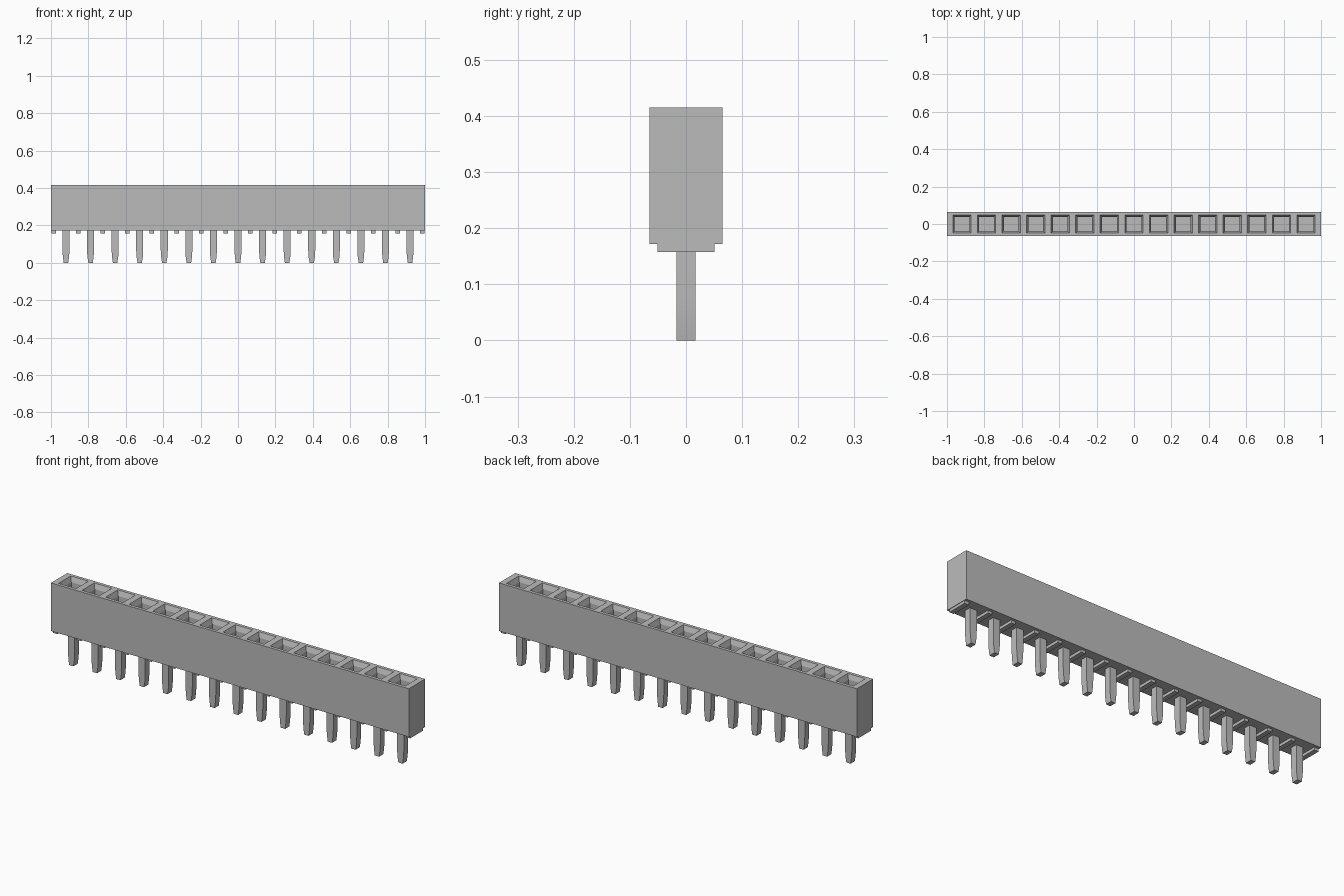
import bpy, bmesh
from mathutils import Vector, Matrix

if "Cube" in bpy.data.objects:
    bpy.data.objects.remove(bpy.data.objects["Cube"], do_unlink=True)

COUNT = 15
PITCH = 0.1314
BOTTOM, TOP = 0.172, 0.415
FIRST = -PITCH * (COUNT - 1) / 2

grey = bpy.data.materials.new("plain grey")
grey.use_nodes = True
colour = (0.5, 0.5, 0.5, 1)
grey.diffuse_color = colour
grey.node_tree.nodes["Principled BSDF"].inputs["Base Color"].default_value = colour


def finish(bm, name):
    bmesh.ops.recalc_face_normals(bm, faces=bm.faces[:])
    mesh = bpy.data.meshes.new(name)
    bm.to_mesh(mesh)
    bm.free()
    mesh.materials.append(grey)
    obj = bpy.data.objects.new(name, mesh)
    bpy.context.collection.objects.link(obj)
    return obj


def add_box(bm, centre, size):
    matrix = Matrix.Translation(centre) @ Matrix.Diagonal((*size, 1))
    bmesh.ops.create_cube(bm, size=1, matrix=matrix)


# Housing: a bar divided into cells, each with a tapered mouth and square socket
bm = bmesh.new()
add_box(bm, (0, 0, (BOTTOM + TOP) / 2), (2, 0.13, TOP - BOTTOM))
for i in range(COUNT + 1):
    bmesh.ops.bisect_plane(bm, geom=bm.verts[:] + bm.edges[:] + bm.faces[:],
                           plane_co=(FIRST + (i - 0.5) * PITCH, 0, 0),
                           plane_no=(1, 0, 0))
bm.normal_update()
cells = [f for f in bm.faces
         if f.normal.z > 0.9 and abs(f.calc_center_median().x) < 0.95]
bmesh.ops.inset_individual(bm, faces=cells, thickness=0.0235)
bmesh.ops.inset_individual(bm, faces=cells, thickness=0.014, depth=-0.025)
for face in bmesh.ops.extrude_discrete_faces(bm, faces=cells)["faces"]:
    bmesh.ops.translate(bm, verts=face.verts[:], vec=Vector((0, 0, -0.16)))
finish(bm, "housing")

# Standoff ribs under the housing, between the pins
bm = bmesh.new()
for i in range(COUNT + 1):
    add_box(bm, (FIRST + (i - 0.5) * PITCH, 0, BOTTOM - 0.006), (0.024, 0.102, 0.016))
finish(bm, "standoff_ribs")

# Pins: flat blades with a tapered tip, extruded from a mirrored outline
half = [(0.012, 0), (0.0165, 0.03), (0.019, 0.07), (0.019, BOTTOM + 0.005)]
outline = half + [(-x, z) for x, z in reversed(half)]
for i in range(COUNT):
    bm = bmesh.new()
    x0 = FIRST + i * PITCH
    face = bm.faces.new([bm.verts.new((x0 + x, -0.017, z)) for x, z in outline])
    new = bmesh.ops.extrude_face_region(bm, geom=[face])["geom"]
    bmesh.ops.translate(bm, vec=(0, 0.034, 0),
                        verts=[g for g in new if isinstance(g, bmesh.types.BMVert)])
    pin = finish(bm, f"pin_{i + 1}")
    bpy.ops.object.select_all(action="DESELECT")
    pin.select_set(True)
    bpy.context.view_layer.objects.active = pin
    bpy.ops.object.shade_smooth_by_angle()
